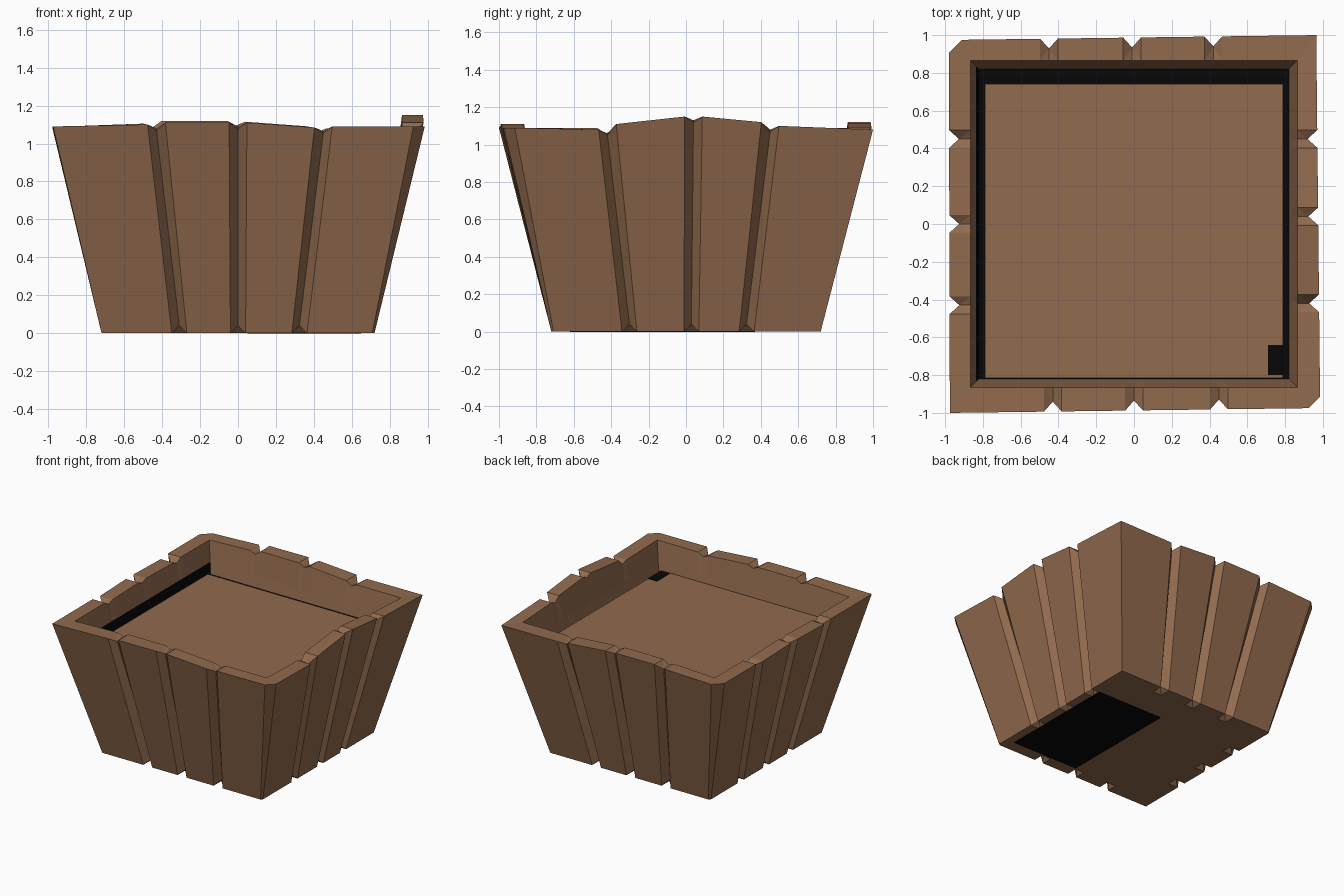
import bpy, bmesh
from mathutils import Vector

if "Cube" in bpy.data.objects:
    bpy.data.objects.remove(bpy.data.objects["Cube"])


def material(name, rgb):
    m = bpy.data.materials.new(name)
    m.diffuse_color = (*rgb, 1)
    m.use_nodes = True
    m.node_tree.nodes["Principled BSDF"].inputs["Base Color"].default_value = m.diffuse_color
    return m


WOOD = material("brown wood", (0.285, 0.146, 0.076))
DARK = material("black gap", (0.002, 0.002, 0.002))

# Heights at both ends of the four planks of each side, counter-clockwise
HEIGHTS = [
    [1.09, 1.10, 1.11, 1.11, 1.11, 1.085, 1.09, 1.09],   # front
    [1.09, 1.08, 1.11, 1.15, 1.15, 1.12, 1.10, 1.08],    # right
    [1.08, 1.08, 1.09, 1.115, 1.12, 1.12, 1.105, 1.09],  # back
    [1.09, 1.09, 1.08, 1.09, 1.09, 1.08, 1.09, 1.09],    # left
]
GROOVES = [(-.43, 0, .45), (-.42, .04, .45), (-.42, .01, .45), (-.45, 0, .43)]
REACH = [(1.0, .975), (.985, .965), (1.0, .975), (.98, .975)]  # rim distance, start and end
CHAMFER = [0, .06, 0, .07]   # at the corner where each side starts
BASE, RIM_IN, BASE_IN, FLOOR_IN = .72, .865, .63, .82
FLOOR_Z, BAND_Z = .84, .93


def place(side, t, d, z):
    """Point at t along a side, d outward from the centre."""
    x, y = [(t, -d), (d, t), (-t, d), (-d, -t)][side]
    return Vector((x, y, z))


def clip(t, lim):
    return max(-lim, min(lim, t))


def columns(side):
    """Vertical cross-sections along one side: plank ends and groove bottoms."""
    d0, d1 = REACH[side]
    nxt, prev = (side + 1) % 4, (side - 1) % 4
    t0 = -REACH[prev][1] + CHAMFER[side]
    t1 = REACH[nxt][0] - CHAMFER[nxt]
    hs = HEIGHTS[side]
    spots = [(t0, -BASE + CHAMFER[side] * .2, hs[0], "start")]
    for i, g in enumerate(GROOVES[side]):
        a, b = hs[2 * i + 1], hs[2 * i + 2]
        gb = g * .72
        spots += [(g - .047, gb - .04, a, "edge"),
                  (g, gb, min(a, b) - .03, "groove"),
                  (g + .047, gb + .04, b, "edge")]
    spots.append((t1, BASE - CHAMFER[nxt] * .2, hs[7], "end"))
    result = []
    for t, tb, h, kind in spots:
        d = d0 + (d1 - d0) * (t - t0) / (t1 - t0)
        cut = .052 if kind == "groove" else 0
        ti = {"start": -RIM_IN, "end": RIM_IN}.get(kind, clip(t, RIM_IN))
        tbi = {"start": -BASE_IN, "end": BASE_IN}.get(kind, tb)
        k = (BAND_Z - FLOOR_Z) / (1.09 - FLOOR_Z)
        mid = FLOOR_IN + (RIM_IN - FLOOR_IN) * k
        result.append({
            "kind": kind,
            "oT": place(side, t, d - cut, h),
            "oB": place(side, tb, BASE - cut, .04 if cut else 0),
            "iT": place(side, ti, RIM_IN, h + (.01 if cut else 0)),
            "iM": place(side, ti * mid / RIM_IN, mid, BAND_Z),
            "iF": place(side, ti * FLOOR_IN / RIM_IN, FLOOR_IN, FLOOR_Z),
            "iB": place(side, tbi, BASE_IN, 0),
        })
    return result


def build_walls():
    bm = bmesh.new()

    def face(points, dark=False):
        unique = []
        for p in points:
            if all((p - q).length > 1e-5 for q in unique):
                unique.append(p)
        if len(unique) > 2:
            bm.faces.new([bm.verts.new(p) for p in unique]).material_index = int(dark)

    def strip(a, b, outer, inner, flip):
        # Rim and base faces; the split runs from the groove to the inner edge
        if b["kind"] == "groove":
            polys = [(a[outer], b[outer], a[inner]), (b[outer], b[inner], a[inner])]
        elif a["kind"] == "groove":
            polys = [(a[outer], b[outer], b[inner]), (a[outer], b[inner], a[inner])]
        else:
            polys = [(a[outer], b[outer], b[inner], a[inner])]
        for p in polys:
            face(p[::-1] if flip else p)

    cols = [(side, c) for side in range(4) for c in columns(side)]
    for i, (side, a) in enumerate(cols):
        b = cols[(i + 1) % len(cols)][1]
        face((a["oB"], b["oB"], b["oT"], a["oT"]))
        strip(a, b, "oT", "iT", False)
        strip(a, b, "oB", "iB", True)
        face((a["iT"], b["iT"], b["iM"], a["iM"]))
        face((a["iM"], b["iM"], b["iF"], a["iF"]), dark=side == 3)
    bmesh.ops.remove_doubles(bm, verts=bm.verts, dist=1e-4)
    me = bpy.data.meshes.new("plank_walls")
    bm.to_mesh(me)
    bm.free()
    me.materials.append(WOOD)
    me.materials.append(DARK)
    ob = bpy.data.objects.new("plank_walls", me)
    bpy.context.collection.objects.link(ob)


def box(name, lo, hi, mat):
    lo, hi = Vector(lo), Vector(hi)
    bpy.ops.mesh.primitive_cube_add(size=1, location=(lo + hi) / 2)
    ob = bpy.context.object
    ob.name = name
    ob.scale = hi - lo
    ob.data.materials.append(mat)


build_walls()

# Filling panel with a dark gap around it
box("gap_ledge", (-.82, -.82, FLOOR_Z - .008), (.82, .82, FLOOR_Z), DARK)
box("filling_panel", (-.79, -.815, FLOOR_Z), (.79, .74, .88), WOOD)
box("panel_stain", (.71, -.80, .88), (.79, -.64, .884), DARK)

# Base plate and its dark patch
box("base_plate", (-.63, -.63, 0), (.63, .63, .02), WOOD)
box("base_patch", (.05, -.62, -.003), (.65, .37, 0), DARK)
